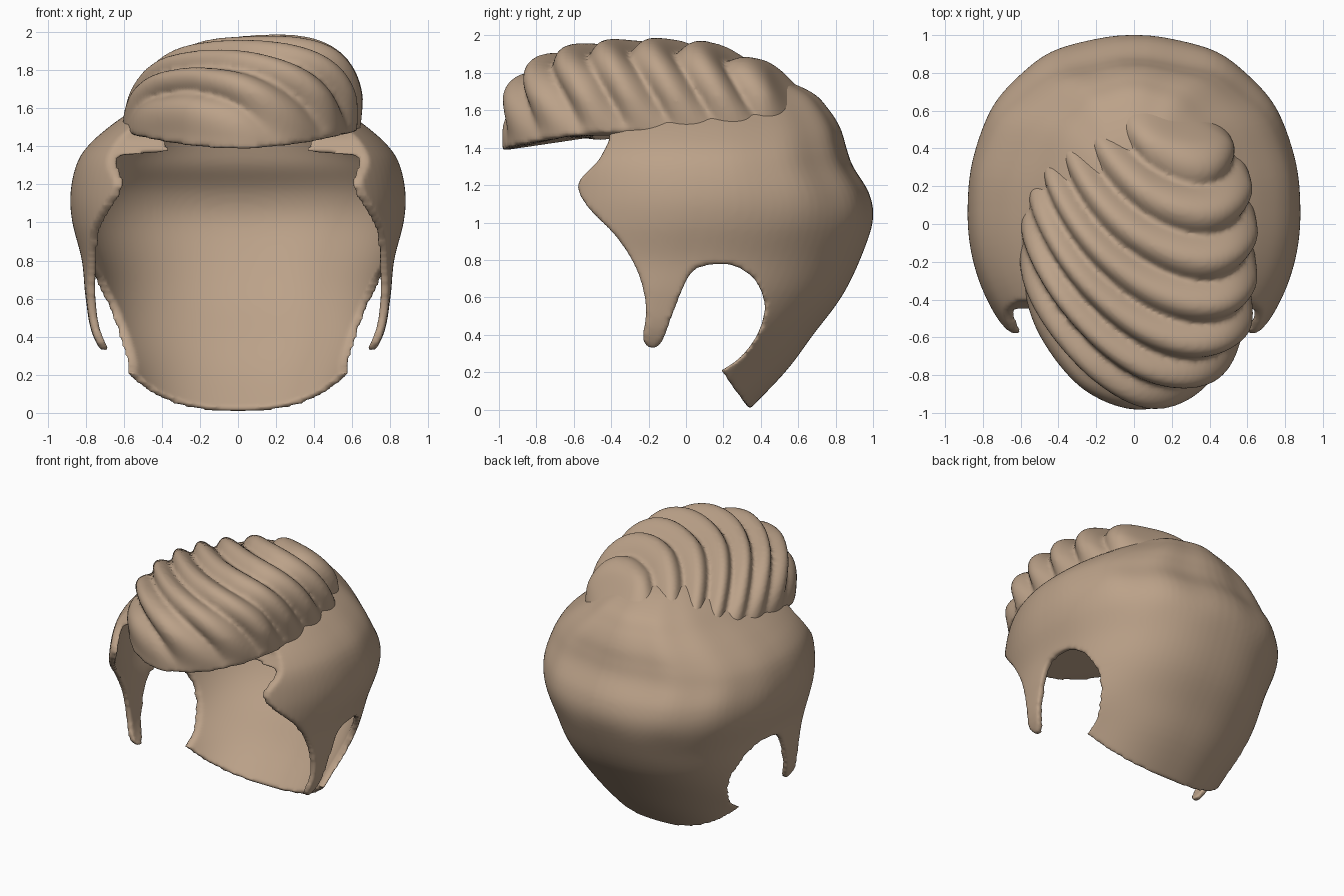
import bpy, bmesh, math
from mathutils import Vector

if "Cube" in bpy.data.objects:
    bpy.data.objects.remove(bpy.data.objects["Cube"])


def spline(pts, steps, closed=False):
    """Catmull-Rom samples through points of any dimension."""
    n, out = len(pts), []
    for i in range(n if closed else n - 1):
        ids = [i - 1, i, i + 1, i + 2]
        ids = [k % n if closed else min(max(k, 0), n - 1) for k in ids]
        p = [Vector(pts[k]) for k in ids]
        for s in range(steps):
            t = s / steps
            out.append(0.5 * (2 * p[1] + (p[2] - p[0]) * t
                       + (2 * p[0] - 5 * p[1] + 4 * p[2] - p[3]) * t * t
                       + (3 * p[1] - p[0] - 3 * p[2] + p[3]) * t ** 3))
    if not closed:
        out.append(Vector(pts[-1]))
    return out


def skin(name, rings, displace=None):
    """Closed solid through a list of equal-length rings."""
    bm = bmesh.new()
    vs = [[bm.verts.new(p) for p in r] for r in rings]
    n = len(vs[0])
    for a, b in zip(vs, vs[1:]):
        for i in range(n):
            bm.faces.new((a[i], a[(i + 1) % n], b[(i + 1) % n], b[i]))
    bm.faces.new(vs[0])
    bm.faces.new(vs[-1])
    bmesh.ops.recalc_face_normals(bm, faces=bm.faces)
    bm.normal_update()
    if displace:
        moves = [(v, v.normal * displace(v.co)) for v in bm.verts]
        for v, d in moves:
            v.co += d
    me = bpy.data.meshes.new(name)
    bm.to_mesh(me)
    bm.free()
    ob = bpy.data.objects.new(name, me)
    bpy.context.collection.objects.link(ob)
    return ob


def apply_all(ob):
    bpy.context.view_layer.objects.active = ob
    for m in list(ob.modifiers):
        bpy.ops.object.modifier_apply(modifier=m.name)


def cut(ob, tool, op):
    m = ob.modifiers.new("cut", 'BOOLEAN')
    m.operation, m.object, m.solver = op, tool, 'EXACT'
    apply_all(ob)


def finish(ob, mat):
    m = ob.modifiers.new("remesh", 'REMESH')
    m.mode, m.voxel_size = 'VOXEL', 0.016
    m = ob.modifiers.new("soften", 'SMOOTH')
    m.factor, m.iterations = 0.5, 4
    apply_all(ob)
    ob.data.materials.clear()
    ob.data.materials.append(mat)
    for p in ob.data.polygons:
        p.use_smooth = True


# Horizontal sections of the head: z, half width, back y, centre y, front depth
SECTIONS = [(-.05, .51, .29, -.15, .6), (.2, .64, .53, -.15, .6), (.4, .76, .68, -.15, .7),
            (.6, .80, .83, -.1, .8), (.8, .82, .93, -.03, .9), (1.0, .87, .995, .03, .95),
            (1.15, .88, .975, .05, .95), (1.3, .85, .885, .05, .92), (1.4, .79, .85, .05, .87),
            (1.5, .68, .82, .05, .8), (1.6, .54, .76, .05, .66), (1.7, .40, .66, .05, .5),
            (1.79, .22, .42, .08, .3), (1.82, .02, .10, .08, .02)]


def head(name, inset=0.0):
    rings = []
    for z, a, yb, cy, bf in spline(SECTIONS, 5):
        bb = max(yb - cy - inset, .02)
        if inset:
            a = max(a - inset, .02)
            bf = max(bf - inset, .02)
            if z > 1.38:
                bf = min(bf, .55)
            z -= .08 * max(0, z - 1.2)
        ring = []
        for i in range(96):
            th = 2 * math.pi * i / 96
            c, s = math.cos(th), math.sin(th)
            e = 2 / 2.3 if s > 0 else 1
            k = 1
            if not inset and z > .9:      # faint locks round the back
                k += .010 * min(1, (z - .9) * 3) * math.sin(13 * th) * max(0, s)
            ring.append((k * a * math.copysign(abs(c) ** e, c),
                         cy + k * (bb if s > 0 else bf) * math.copysign(abs(s) ** e, s), z))
        rings.append(ring)
    return skin(name, rings)


# Side outline: hairline, sideburn, ear opening and nape
EDGE = [(-.41, 1.44), (-.47, 1.33), (-.575, 1.21), (-.53, 1.09), (-.37, .92), (-.26, .74),
        (-.215, .55), (-.23, .38), (-.19, .33), (-.13, .36), (-.06, .54), (.02, .72), (.11, .77),
        (.25, .77), (.37, .69), (.42, .55), (.38, .40), (.29, .28), (.19, .21), (.19, .21),
        (.25, .12), (.34, 0)]
outline = [tuple(p) for p in spline(EDGE, 6)] + [(1.3, 0), (1.3, 2.2), (-.41, 2.2)]
trim = skin("side_trim", [[(x, y, z) for y, z in outline] for x in (-1.3, 1.3)])
hollow = head("head_hollow", .045)

# Close-fitting back and sides
cap = head("back_and_sides")
cut(cap, hollow, 'DIFFERENCE')
cut(cap, trim, 'INTERSECT')

# Swept-over top with a forward overhang
RIM = [(.02, -.98), (.28, -.92), (.47, -.77), (.59, -.56), (.625, -.35), (.635, -.05), (.61, .2),
       (.53, .43), (.33, .63), (.05, .77), (-.25, .62), (-.46, .38), (-.58, .1), (-.6, -.2),
       (-.55, -.46), (-.43, -.68), (-.24, -.88)]
rim = spline(RIM, 12, True)
mid = Vector((.03, -.1))
rings = []
for j in range(1, 65):
    s = math.sin(j / 64 * math.pi / 2)
    ring = []
    for p in rim:
        d = (p - mid).normalized()
        n = 2.6 - .65 * d.y + .35 * d.x
        q = mid + (p - mid) * s
        base = 1.385 + .09 * min(1, (p.x / .6) ** 2)
        top = 1.945 + .06 * q.x
        ring.append((q.x, q.y, base + (top - base) * max(0, 1 - s ** n) ** (1 / n)))
    rings.append(ring)


def locks(co):
    """Curved parallel locks, rounded on top with sharp valleys between."""
    x, y, z = co
    c = y - .62 * max(0, .5 - x) ** 2 + .55 * (z - 1.93)
    t = ((c + .55) / .245) % 1.0
    fade = min(1, max(0, (z - 1.42) / .25)) * min(1, max(0, (.72 - y) / .3))
    fade *= min(1, max(.25, (x + .75) / .35))
    return .085 * fade * (abs(math.sin(math.pi * t ** .8)) - .6)


top = skin("swept_top", rings, locks)
cut(top, hollow, 'DIFFERENCE')

mat = bpy.data.materials.new("hair_tan")
mat.diffuse_color = (.50, .36, .25, 1)
mat.use_nodes = True
mat.node_tree.nodes["Principled BSDF"].inputs["Base Color"].default_value = mat.diffuse_color
for ob in (cap, top):
    finish(ob, mat)
for ob in (trim, hollow):
    bpy.data.objects.remove(ob)
